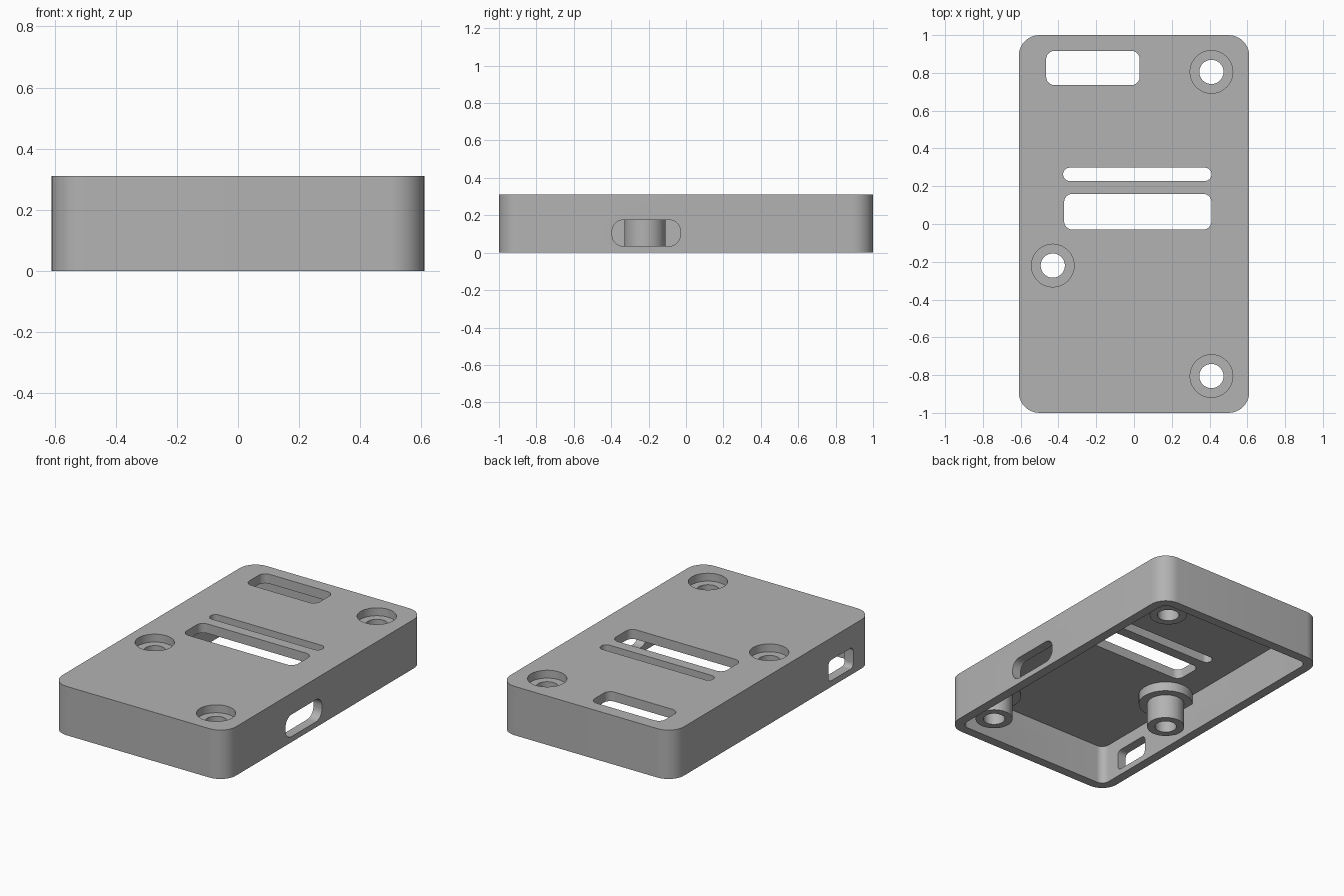
import bpy, bmesh, math
from mathutils import Matrix, Vector

if "Cube" in bpy.data.objects:
    bpy.data.objects.remove(bpy.data.objects["Cube"], do_unlink=True)

WALL = 0.06
HEIGHT = 0.31
ROOF = HEIGHT - WALL
POST_SPOTS = [(0.41, 0.805), (-0.43, -0.22), (0.41, -0.805)]

grey = bpy.data.materials.new("matte_grey")
grey.use_nodes = True
GREY = (0.45, 0.45, 0.45, 1)
grey.diffuse_color = GREY
grey.node_tree.nodes["Principled BSDF"].inputs["Base Color"].default_value = GREY

# Turns a flat profile so that it is extruded along x
SIDEWAYS = Matrix(((0, 0, 1, 0), (1, 0, 0, 0), (0, 1, 0, 0), (0, 0, 0, 1)))


def prism(name, u, v, w, radius, steps=10, turn=None):
    """Rounded rectangle spanning u and v, extruded over w."""
    corners = [(u[1], v[1], -1, -1), (u[0], v[1], 1, -1),
               (u[0], v[0], 1, 1), (u[1], v[0], -1, 1)]
    bm = bmesh.new()
    ring = []
    for quarter, (cu, cv, su, sv) in enumerate(corners):
        for i in range(steps + 1):
            a = (quarter + i / steps) * math.pi / 2
            ring.append(bm.verts.new((cu + su * radius + radius * math.cos(a),
                                      cv + sv * radius + radius * math.sin(a), w[0])))
    bmesh.ops.remove_doubles(bm, verts=ring, dist=1e-5)
    face = bm.faces.new([p for p in ring if p.is_valid])
    grown = bmesh.ops.extrude_face_region(bm, geom=[face])["geom"]
    bmesh.ops.translate(bm, vec=Vector((0, 0, w[1] - w[0])),
                        verts=[g for g in grown if isinstance(g, bmesh.types.BMVert)])
    bmesh.ops.recalc_face_normals(bm, faces=bm.faces)
    if turn:
        bm.transform(turn)
    mesh = bpy.data.meshes.new(name)
    bm.to_mesh(mesh)
    bm.free()
    mesh.materials.append(grey)
    obj = bpy.data.objects.new(name, mesh)
    bpy.context.collection.objects.link(obj)
    return obj


def cylinder(name, spot, radius, z):
    x, y = spot
    return prism(name, (x - radius, x + radius), (y - radius, y + radius),
                 z, radius * 0.9999, 12)


def combine(target, tool, operation):
    """Apply one boolean and discard the tool."""
    tool.hide_render = True
    mod = target.modifiers.new(operation.lower(), "BOOLEAN")
    mod.operation = operation
    mod.solver = "EXACT"
    mod.object = tool
    bpy.context.view_layer.objects.active = target
    bpy.ops.object.modifier_apply(modifier=mod.name)
    bpy.data.objects.remove(tool, do_unlink=True)


# Open-bottomed shell
case = prism("enclosure_shell", (-0.61, 0.61), (-1, 1), (0, HEIGHT), 0.11)
combine(case, prism("cavity", (-0.61 + WALL, 0.61 - WALL), (-1 + WALL, 1 - WALL),
                    (-0.1, ROOF), 0.05), "DIFFERENCE")

# Screw posts with a wider collar under the roof
for spot in POST_SPOTS:
    combine(case, cylinder("collar", spot, 0.16, (0.19, 0.28)), "UNION")
    combine(case, cylinder("screw_post", spot, 0.11, (0.035, 0.27)), "UNION")

# Counterbores and screw holes
for spot in POST_SPOTS:
    combine(case, cylinder("counterbore", spot, 0.113, (0.26, 0.4)), "DIFFERENCE")
    combine(case, cylinder("screw_hole", spot, 0.064, (-0.1, 0.4)), "DIFFERENCE")

# Roof openings
for u, v, r in [((-0.465, 0.03), (0.735, 0.917), 0.045),
                ((-0.375, 0.41), (0.228, 0.298), 0.034),
                ((-0.37, 0.41), (-0.03, 0.16), 0.045)]:
    combine(case, prism("roof_opening", u, v, (0.2, 0.4), r), "DIFFERENCE")

# Connector openings in the left and right walls
for u, v, w, r in [((-0.395, -0.03), (0.035, 0.175), (0.53, 0.7), 0.06),
                   ((-0.805, -0.555), (0.038, 0.17), (-0.7, -0.53), 0.03)]:
    combine(case, prism("connector_opening", u, v, w, r, turn=SIDEWAYS), "DIFFERENCE")

# Smooth the rounded corners, keep the edges crisp
bpy.ops.object.select_all(action="DESELECT")
case.select_set(True)
bpy.context.view_layer.objects.active = case
bpy.ops.object.shade_smooth_by_angle(angle=math.radians(30))
